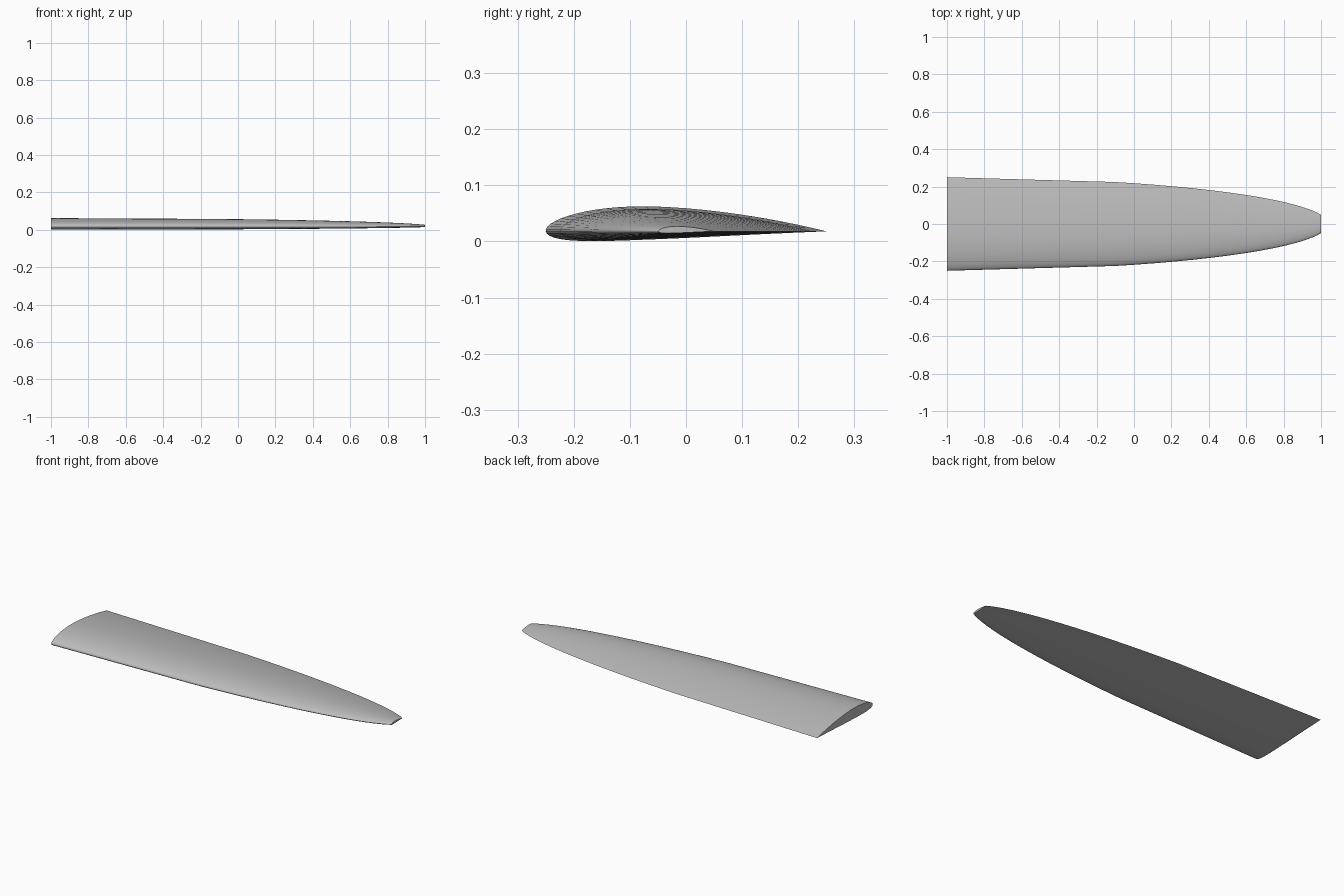
import bpy, bmesh, math

cube = bpy.data.objects.get("Cube")
if cube:
    bpy.data.objects.remove(cube, do_unlink=True)

# Cambered airfoil: maximum camber, its position, thickness (fractions of chord)
CAMBER, PEAK, THICK = 0.03, 0.4, 0.12
STEPS = 32
CHORD_LINE = 0.018


def airfoil(t, side):
    """Point on the unit-chord airfoil at t, side +1 upper and -1 lower."""
    half = 5 * THICK * (0.2969 * math.sqrt(t) - 0.126 * t - 0.3516 * t**2
                        + 0.2843 * t**3 - 0.1036 * t**4)
    k = PEAK if t < PEAK else 1 - PEAK
    line = CAMBER * (1 - ((t - PEAK) / k) ** 2)
    slope = math.atan(2 * CAMBER * (PEAK - t) / k**2)
    return (t - side * half * math.sin(slope) - 0.5,
            line + side * half * math.cos(slope))


# Closed section, from trailing edge over the top and back underneath
ts = [(1 - math.cos(math.pi * i / STEPS)) / 2 for i in range(STEPS + 1)]
section = [airfoil(t, 1) for t in reversed(ts)] + [airfoil(t, -1) for t in ts[1:-1]]

# Straight inner panel, then an elliptical taper to a blunt tip
stations = [-1.0] + [-0.1 + 1.1 * math.sin(math.pi / 2 * i / 16) for i in range(17)]


def chord(x):
    return 0.5 * math.sqrt(1 - ((x + 1) / 2.04) ** 2)


bm = bmesh.new()
rings = [[bm.verts.new((x, y * chord(x), CHORD_LINE + z * chord(x)))
          for y, z in section] for x in stations]
n = len(section)
for a, b in zip(rings, rings[1:]):
    for i in range(n):
        j = (i + 1) % n
        bm.faces.new((a[i], a[j], b[j], b[i]))
# Root and tip caps
bm.faces.new(rings[0])
bm.faces.new(rings[-1])
bmesh.ops.recalc_face_normals(bm, faces=bm.faces[:])

mesh = bpy.data.meshes.new("wing")
bm.to_mesh(mesh)
bm.free()
wing = bpy.data.objects.new("wing", mesh)
bpy.context.collection.objects.link(wing)

# Plain grey skin
grey = bpy.data.materials.new("light grey")
grey.use_nodes = True
color = (0.5, 0.5, 0.5, 1)
grey.diffuse_color = color
grey.node_tree.nodes["Principled BSDF"].inputs["Base Color"].default_value = color
mesh.materials.append(grey)

# Smooth skin with sharp trailing edge and end caps
bpy.ops.object.select_all(action="DESELECT")
wing.select_set(True)
bpy.context.view_layer.objects.active = wing
bpy.ops.object.shade_smooth_by_angle(angle=math.radians(40))
